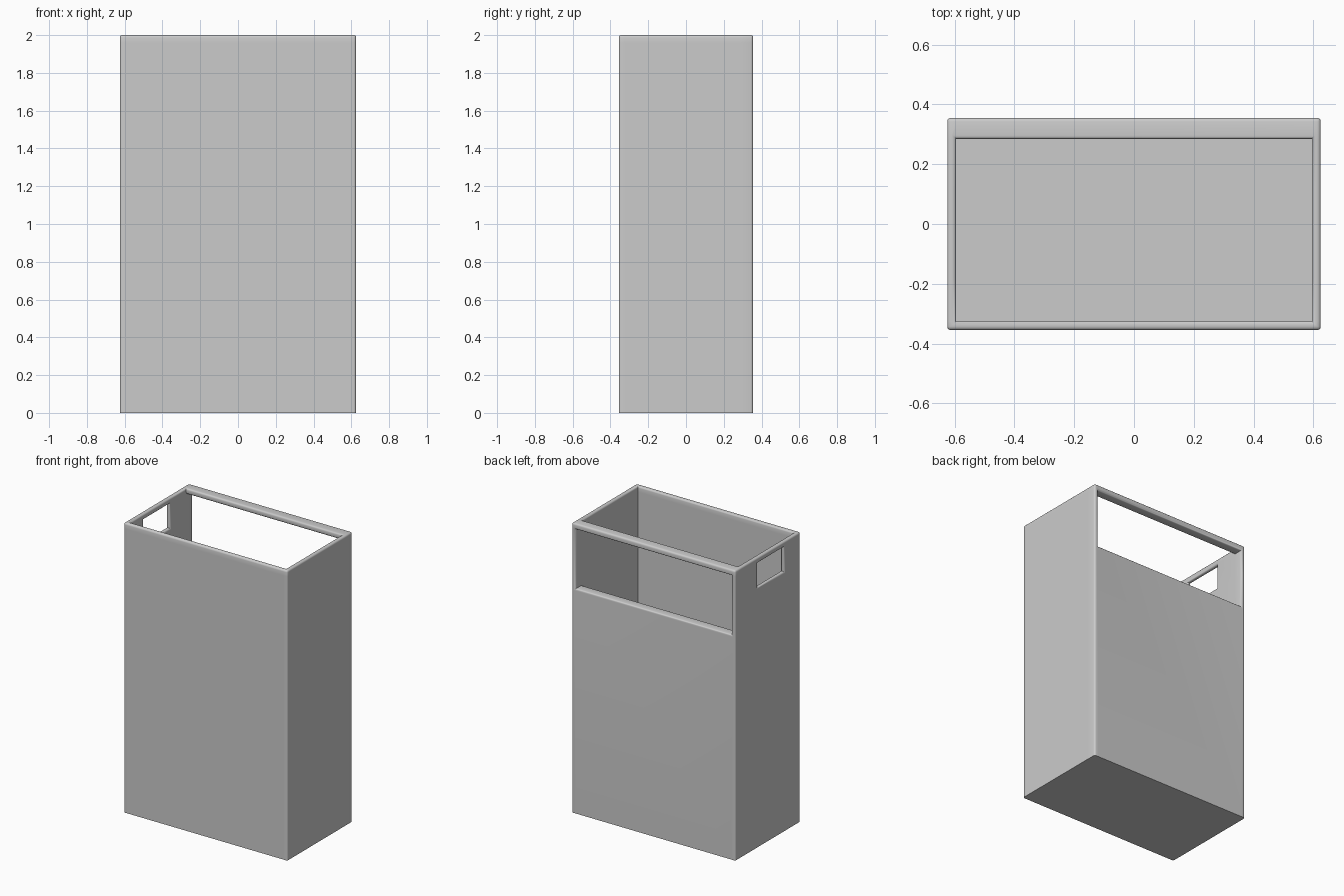
import bpy
import bmesh
from mathutils import Vector

if "Cube" in bpy.data.objects:
    bpy.data.objects.remove(bpy.data.objects["Cube"], do_unlink=True)

grey = bpy.data.materials.new("plain grey")
grey.use_nodes = True
colour = (0.6, 0.6, 0.6, 1)
grey.diffuse_color = colour
grey.node_tree.nodes["Principled BSDF"].inputs["Base Color"].default_value = colour

# Wall lines that divide the bin into blocks
xs = [-0.625, -0.595, 0.595, 0.625]
ys = [-0.355, -0.325, -0.18, 0.11, 0.285, 0.355]
zs = [0, 0.03, 1.55, 1.79, 1.96, 2]


def solid(i, j, k):
    """True where a block of the bin is filled."""
    if not (0 <= i < 3 and 0 <= j < 5 and 0 <= k < 5):
        return False
    if k == 0:                          # floor
        return True
    if i == 0:                          # right wall with grip hole
        return not (j == 2 and k == 3)
    if i == 2 or j == 0:                # left wall, front wall
        return True
    return j == 4 and k in (1, 4)       # back wall below opening, bar above


# Skin the filled blocks
bm = bmesh.new()
verts = {}


def corner(c):
    if c not in verts:
        verts[c] = bm.verts.new((xs[c[0]], ys[c[1]], zs[c[2]]))
    return verts[c]


for i in range(3):
    for j in range(5):
        for k in range(5):
            if not solid(i, j, k):
                continue
            for axis in range(3):
                u, v = (axis + 1) % 3, (axis + 2) % 3
                for side in (0, 1):
                    cell = [i, j, k]
                    cell[axis] += 2 * side - 1
                    if solid(*cell):
                        continue
                    ring = []
                    for du, dv in ((0, 0), (1, 0), (1, 1), (0, 1)):
                        c = [i, j, k]
                        c[axis] += side
                        c[u] += du
                        c[v] += dv
                        ring.append(corner(tuple(c)))
                    bm.faces.new(ring if side else ring[::-1])

# Round the outward edges, leaving the foot and inner corners sharp
bm.normal_update()
edges = [e for e in bm.edges
         if len(e.link_faces) == 2 and e.calc_face_angle_signed() > 0.5
         and max(v.co.z for v in e.verts) > 0.001]
bmesh.ops.bevel(bm, geom=edges, offset=0.012, segments=3, profile=0.5,
                affect='EDGES', clamp_overlap=True)

mesh = bpy.data.meshes.new("bin_body")
bm.to_mesh(mesh)
bm.free()
body = bpy.data.objects.new("bin_body", mesh)
bpy.context.collection.objects.link(body)
mesh.materials.append(grey)

bpy.context.view_layer.objects.active = body
body.select_set(True)
bpy.ops.object.shade_smooth_by_angle(angle=0.6)
